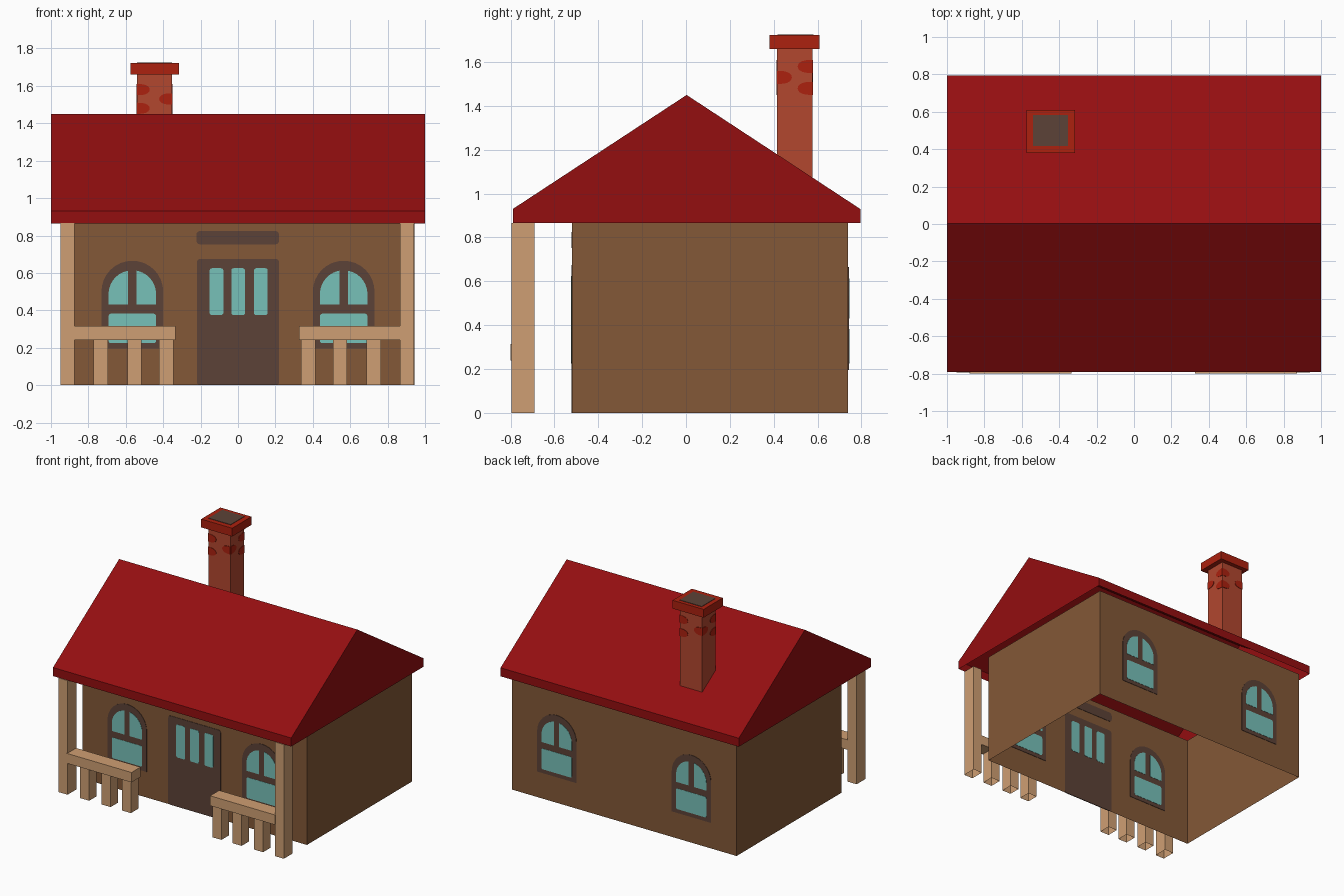
import bpy, bmesh, math
from mathutils import Vector

if "Cube" in bpy.data.objects:
    bpy.data.objects.remove(bpy.data.objects["Cube"])


def material(name, r, g, b):
    lin = [((c / 255 + 0.055) / 1.055) ** 2.4 if c > 10 else c / 255 / 12.92 for c in (r, g, b)]
    m = bpy.data.materials.new(name)
    m.diffuse_color = (*lin, 1)
    m.use_nodes = True
    m.node_tree.nodes["Principled BSDF"].inputs["Base Color"].default_value = m.diffuse_color
    return m


ROOF = material("roof_red", 148, 14, 16)
WALL = material("wall_brown", 131, 88, 55)
TAN = material("light_wood", 207, 159, 115)
DARK = material("dark_wood", 92, 66, 55)
GLASS = material("glass_teal", 119, 193, 185)
BRICK = material("chimney_brick", 178, 71, 47)
CAP = material("cap_red", 172, 33, 15)


def finish(name, bm, mat):
    me = bpy.data.meshes.new(name)
    bm.to_mesh(me)
    bm.free()
    me.materials.append(mat)
    ob = bpy.data.objects.new(name, me)
    bpy.context.collection.objects.link(ob)
    return ob


def prism(name, pts, place, w0, w1, mat, skip=lambda n: False):
    """Extrude a 2D outline from w0 to w1; place(u, v, w) gives the 3D point."""
    bm = bmesh.new()
    a = [bm.verts.new(place(u, v, w0)) for u, v in pts]
    b = [bm.verts.new(place(u, v, w1)) for u, v in pts]
    bm.faces.new(a)
    bm.faces.new(b)
    n = len(pts)
    for i in range(n):
        bm.faces.new((a[i], a[(i + 1) % n], b[(i + 1) % n], b[i]))
    bmesh.ops.recalc_face_normals(bm, faces=bm.faces)
    bm.normal_update()
    gone = [f for f in bm.faces if skip(f.normal)]
    bmesh.ops.delete(bm, geom=gone, context='FACES')
    return finish(name, bm, mat)


def along_x(u, v, w): return Vector((w, u, v))
def along_y(u, v, w): return Vector((u, w, v))
def along_z(u, v, w): return Vector((u, v, w))
def no_bottom(n): return n.z < -0.9
def no_ends(n): return abs(n.z) > 0.9


def rect(u0, u1, v0, v1):
    return [(u0, v0), (u1, v0), (u1, v1), (u0, v1)]


def rounded(u0, u1, v0, v1, r):
    out = []
    corners = [(u1 - r, v1 - r), (u0 + r, v1 - r), (u0 + r, v0 + r), (u1 - r, v0 + r)]
    for k, (cu, cv) in enumerate(corners):
        for s in range(4):
            t = math.pi / 2 * (k + s / 3)
            out.append((cu + r * math.cos(t), cv + r * math.sin(t)))
    return out


def box(name, x, y, z, mat, skip=lambda n: False):
    return prism(name, rect(*x, *y), along_z, *z, mat, skip)


def panel(name, pts, y, t, mat):
    """Thin plate straddling a wall so it shows inside and outside."""
    return prism(name, pts, along_y, y - t / 2, y + t / 2, mat)


# Walls: open shell, and hollow roof with closed gables
FRONT, BACK = -0.52, 0.74
box("walls", (-0.943, 0.943), (FRONT, BACK), (0, 0.866), WALL, no_ends)
prism("roof", [(-0.79, 0.865), (0.795, 0.865), (0.795, 0.93), (0.003, 1.45), (-0.79, 0.93)],
      along_x, -1, 1, ROOF, no_bottom)


# Arched windows
def window(cx, y):
    def arc(r, t0, t1, cz, n=10):
        ts = [t0 + (t1 - t0) * i / n for i in range(n + 1)]
        return [(cx + r * math.cos(t), cz + r * math.sin(t)) for t in ts]
    frame = [(cx - 0.165, 0.195), (cx + 0.165, 0.195)] + arc(0.165, 0, math.pi, 0.5, 16)
    panel("window_frame", frame, y, 0.006, DARK)
    panel("window_lower_pane", rounded(cx - 0.127, cx + 0.127, 0.225, 0.382, 0.012), y, 0.0095, GLASS)
    lim = math.acos(0.022 / 0.127)
    right = [(cx + 0.022, 0.43), (cx + 0.127, 0.43)] + arc(0.127, 0, lim, 0.487)
    panel("window_right_pane", right, y, 0.0095, GLASS)
    panel("window_left_pane", [(2 * cx - u, v) for u, v in right], y, 0.0095, GLASS)


for wy in (FRONT, BACK):
    for wx in (-0.565, 0.565):
        window(wx, wy)

# Door with three panes and a lintel
panel("door", rounded(-0.22, 0.22, 0, 0.675, 0.018), FRONT, 0.006, DARK)
for px in (-0.115, 0.001, 0.122):
    panel("door_pane", rounded(px - 0.037, px + 0.037, 0.375, 0.625, 0.012), FRONT, 0.0095, GLASS)
panel("door_lintel", rounded(-0.223, 0.22, 0.752, 0.825, 0.022), FRONT, 0.006, DARK)


# Porch posts and railings on both sides
def span(s, a, b):
    return tuple(sorted((s * a - 0.004, s * b - 0.004)))


for s in (-1, 1):
    box("porch_post", span(s, 0.87, 0.946), (-0.795, -0.69), (0, 0.866), TAN, no_bottom)
    box("porch_rail", span(s, 0.33, 0.875), (-0.80, -0.692), (0.24, 0.315), TAN)
    for c in (0.38, 0.55, 0.73):
        box("baluster", span(s, c - 0.038, c + 0.038), (-0.79, -0.70), (0, 0.245), TAN, no_ends)

# Chimney shaft, its foot following the roof slope
X0, X1, Y0, Y1 = -0.54, -0.354, 0.415, 0.577
shaft = box("chimney_shaft", (X0, X1), (Y0, Y1), (1, 1.67), BRICK, no_ends)
for v in shaft.data.vertices:
    if v.co.z < 1.5:
        v.co.z = 1.45 - 0.52 * (v.co.y - 0.003) / 0.792 - 0.003
box("chimney_cap", (-0.575, -0.315), (0.38, 0.61), (1.66, 1.723), CAP)
box("chimney_opening", (X0, X1), (0.418, 0.582), (1.72, 1.726), DARK)


# Darker brick patches wrapping round the shaft corners
def patch(edge, inward, z, place, w):
    pts = []
    for i in range(11):
        t = -math.pi / 2 + math.pi * i / 10
        pts.append((edge + inward * 0.068 * math.cos(t) ** 0.7 if 0 < i < 10 else edge,
                    z + 0.03 * math.sin(t)))
    prism("brick_patch", pts, place, w - 0.003, w + 0.003, CAP)


for cx, ix in ((X0, 1), (X1, -1)):
    for cy, iy in ((Y0, 1), (Y1, -1)):
        for z in ((1.58, 1.48) if ix == iy else (1.53,)):
            patch(cx, ix, z, along_y, cy)
            patch(cy, iy, z, along_x, cx)
